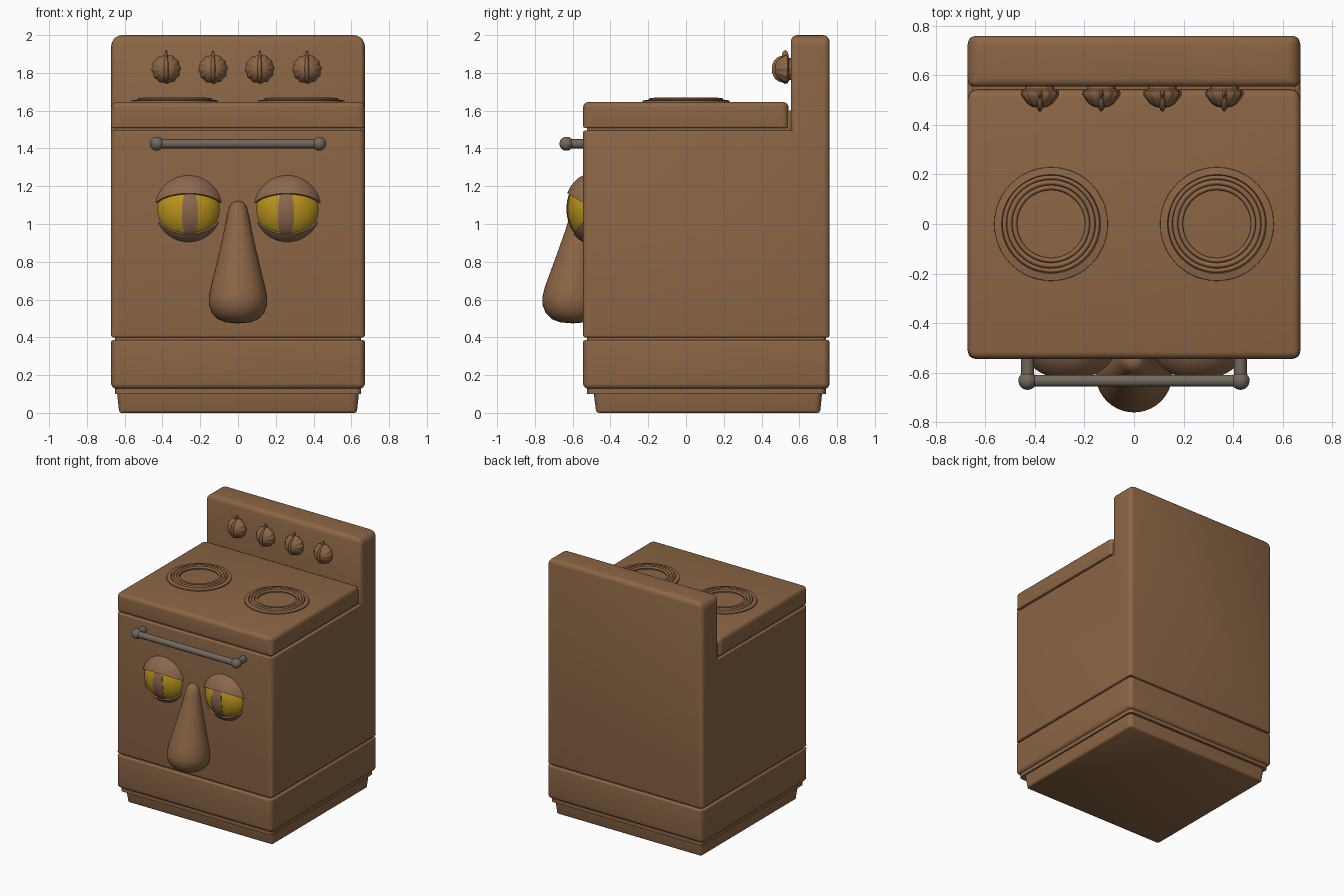
import bpy, bmesh, math
from mathutils import Matrix, Vector

if "Cube" in bpy.data.objects:
    bpy.data.objects.remove(bpy.data.objects["Cube"])


def material(name, rgb):
    m = bpy.data.materials.new(name)
    m.diffuse_color = (*rgb, 1)
    m.use_nodes = True
    m.node_tree.nodes["Principled BSDF"].inputs["Base Color"].default_value = m.diffuse_color
    return m


BROWN = material("brown enamel", (0.262, 0.133, 0.060))
LID = material("eyelid brown", (0.262, 0.138, 0.075))
YELLOW = material("eye yellow", (0.50, 0.30, 0.012))
GREY = material("handle grey", (0.165, 0.138, 0.108))


def finish(bm, name, mat, angle=40, mods=None):
    bmesh.ops.remove_doubles(bm, verts=bm.verts, dist=1e-5)
    bmesh.ops.recalc_face_normals(bm, faces=bm.faces)
    me = bpy.data.meshes.new(name)
    bm.to_mesh(me)
    bm.free()
    ob = bpy.data.objects.new(name, me)
    bpy.context.collection.objects.link(ob)
    me.materials.append(mat)
    bpy.ops.object.select_all(action='DESELECT')
    ob.select_set(True)
    bpy.context.view_layer.objects.active = ob
    if mods:
        mods(ob)
        bpy.ops.object.convert(target='MESH')
    bpy.ops.object.shade_smooth_by_angle(angle=math.radians(angle))
    return ob


def slab(name, profile, half, radius, taper=1.0):
    """Extrude a (y, z) profile across x; radius(direction, midpoint) rounds each edge."""
    bm = bmesh.new()
    sides = [[bm.verts.new((x, y, z)) for y, z in profile] for x in (-half, half)]
    n = len(profile)
    for s in sides:
        bm.faces.new(s)
    for i in range(n):
        j = (i + 1) % n
        bm.faces.new((sides[0][i], sides[0][j], sides[1][j], sides[1][i]))
    low = min(z for _, z in profile)
    for v in bm.verts:
        if v.co.z == low:
            v.co.x *= taper
    lay = bm.edges.layers.float.new("bevel_weight_edge")
    for e in bm.edges:
        d = e.verts[1].co - e.verts[0].co
        e[lay] = radius(d.normalized(), (e.verts[0].co + e.verts[1].co) / 2) / 0.1

    def mods(ob):
        b = ob.modifiers.new("round", 'BEVEL')
        b.width, b.segments, b.limit_method = 0.1, 5, 'WEIGHT'
    return finish(bm, name, BROWN, 40, mods)


def lathe(name, rings, mat, segs=32, mtx=Matrix(), flute=0.0, angle=40, closed=False):
    """Rings of (radius, height, y offset) around local z."""
    bm = bmesh.new()
    rows = []
    for r, h, *off in rings:
        row = []
        for i in range(segs):
            a = 2 * math.pi * i / segs
            rr = r * (1 - flute * (i // 2 % 2))
            row.append(bm.verts.new(mtx @ Vector((rr * math.cos(a), rr * math.sin(a) + sum(off), h))))
        rows.append(row)
    pairs = list(zip(rows, rows[1:])) + ([(rows[-1], rows[0])] if closed else [])
    for a, b in pairs:
        for i in range(segs):
            j = (i + 1) % segs
            bm.faces.new((a[i], a[j], b[j], b[i]))
    if not closed:
        bm.faces.new(rows[0])
        bm.faces.new(rows[-1])
    return finish(bm, name, mat, angle)


def ellipsoid(name, centre, scale, mat):
    bm = bmesh.new()
    bmesh.ops.create_uvsphere(bm, u_segments=24, v_segments=14, radius=1)
    bm.transform(Matrix.Translation(centre) @ Matrix.Diagonal((*scale, 1)))
    return finish(bm, name, mat, 60)


def patch(name, f, mat, nu=28, nv=14, thick=0.0):
    bm = bmesh.new()
    g = [[bm.verts.new(f(i / nu, j / nv)) for j in range(nv + 1)] for i in range(nu + 1)]
    for i in range(nu):
        for j in range(nv):
            bm.faces.new((g[i][j], g[i + 1][j], g[i + 1][j + 1], g[i][j + 1]))

    def mods(ob):
        s = ob.modifiers.new("thickness", 'SOLIDIFY')
        s.thickness, s.offset = thick, 0
    return finish(bm, name, mat, 50, mods if thick else None)


def rect(y0, y1, z0, z1):
    return [(y0, z0), (y1, z0), (y1, z1), (y0, z1)]


# Cabinet: plinth, drawer, body with back panel, cooktop and the core behind the gaps
slab("plinth", [(-0.475, 0), (0.71, 0), (0.725, 0.15), (-0.495, 0.15)], 0.645,
     lambda d, m: 0.035 if abs(d.z) > 0.5 else 0.015, 0.975)
slab("drawer", rect(-0.545, 0.76, 0.127, 0.387), 0.672,
     lambda d, m: 0.035 if abs(d.z) > 0.5 else (0.03 if m.z < 0.2 else 0.014))
slab("core", rect(-0.525, 0.74, 0.10, 1.50), 0.652, lambda d, m: 0.03 if abs(d.z) > 0.5 else 0)
slab("cooktop_core", rect(-0.525, 0.57, 1.45, 1.60), 0.652, lambda d, m: 0)


def body_radius(d, m):
    if m.z > 1.9:
        return 0.06 if abs(d.y) > 0.5 else 0.035
    if abs(d.z) > 0.5:
        return 0.035
    return 0 if m.y > 0.5 and m.z > 1 else 0.012


slab("body_and_back_panel", [(-0.545, 0.4), (0.76, 0.4), (0.76, 2.0), (0.555, 2.0),
     (0.555, 1.495), (-0.545, 1.495)], 0.672, body_radius)
slab("cooktop", rect(-0.545, 0.543, 1.508, 1.646), 0.672,
     lambda d, m: 0.04 if abs(d.z) > 0.5 else (0.03 if m.z > 1.6 else 0.012))

# Burners: dished rim with raised coil rings
for s, side in ((-1, "left"), (1, "right")):
    at = Matrix.Translation((s * 0.335, 0, 1.646))
    lathe(side + "_burner_rim", [(0.231, -0.01), (0.229, 0.008), (0.20, 0.012), (0.195, 0.004),
          (0.14, 0.004), (0.137, -0.01)], BROWN, 48, at, closed=True)
    for k, (r, t) in enumerate(((0.188, 0.009), (0.168, 0.011), (0.147, 0.010))):
        lathe(f"{side}_burner_coil_{k}", [(r + t * math.cos(a * math.pi / 4), 0.012 + t * math.sin(a * math.pi / 4))
              for a in range(8)], BROWN, 48, at, angle=60, closed=True)

# Knobs: fluted dome, grip ridge and pointer
for k, x in enumerate((-0.38, -0.132, 0.115, 0.365)):
    at = Matrix.Translation((x, 0.565, 1.82)) @ Matrix.Rotation(math.pi / 2, 4, 'X')
    lathe(f"knob_{k}", [(0.055, 0), (0.06, 0.02), (0.076, 0.028), (0.078, 0.042), (0.066, 0.06),
          (0.05, 0.08), (0.03, 0.092), (0.0, 0.096)], BROWN, 48, at, flute=0.06)
    ellipsoid(f"knob_grip_{k}", (x, 0.51, 1.82), (0.017, 0.056, 0.07), BROWN)
    ellipsoid(f"knob_pointer_{k}", (x, 0.525, 1.885), (0.009, 0.018, 0.035), BROWN)

# Door handle
lathe("handle_bar", [(0.024, -0.43), (0.024, 0.43)], GREY, 24,
      Matrix.Translation((0, -0.633, 1.425)) @ Matrix.Rotation(math.pi / 2, 4, 'Y'))
for s, side in ((-1, "left"), (1, "right")):
    ellipsoid(side + "_handle_end", (s * 0.43, -0.633, 1.425), (0.037, 0.037, 0.037), GREY)
    lathe(side + "_handle_post", [(0.026, 0), (0.026, 0.10)], GREY, 20,
          Matrix.Translation((s * 0.43, -0.535, 1.425)) @ Matrix.Rotation(math.pi / 2, 4, 'X'))

# Eyes: ball, slit pupil, upper and lower lids
CY, CZ = -0.49, 1.08


def shell(cx, r, ry, a, b):
    def f(u, v):
        p, q = math.pi * u, a + (b - a) * v
        return (cx - r * math.cos(p), CY - ry * math.sin(p) * math.cos(q),
                CZ + r * math.sin(p) * math.sin(q))
    return f


def slit(cx, r, ry):
    def f(u, v):
        t = 2 * v - 1
        dx = 0.043 * math.sqrt(max(0, 1 - t * t)) * (2 * u - 1)
        dz = -0.025 + 0.14 * t
        return (cx + dx, CY - 0.003 - ry * math.sqrt(max(0, 1 - (dx * dx + dz * dz) / r ** 2)), CZ + dz)
    return f


for s, side in ((-1, "left"), (1, "right")):
    cx = s * 0.262
    patch(side + "_eyeball", shell(cx, 0.178, 0.138, -math.pi, math.pi), YELLOW, 28, 40)
    patch(side + "_pupil", slit(cx - s * 0.008, 0.178, 0.138), LID, 8, 20, 0.004)
    patch(side + "_upper_lid", shell(cx, 0.184, 0.148, 0.45, 1.75), LID, thick=0.012)
    patch(side + "_lower_lid", shell(cx, 0.182, 0.145, -0.80, -1.75), LID, thick=0.012)

# Teardrop nose
lathe("nose", [(0, 1.122, -0.552), (0.025, 1.117, -0.552), (0.044, 1.095, -0.553), (0.056, 1.05, -0.557),
      (0.072, 0.97, -0.566), (0.095, 0.87, -0.578), (0.121, 0.76, -0.592), (0.143, 0.67, -0.603),
      (0.155, 0.61, -0.606), (0.153, 0.57, -0.606), (0.139, 0.53, -0.604), (0.110, 0.497, -0.602),
      (0.065, 0.479, -0.60), (0, 0.474, -0.60)], BROWN, 40, angle=70)
